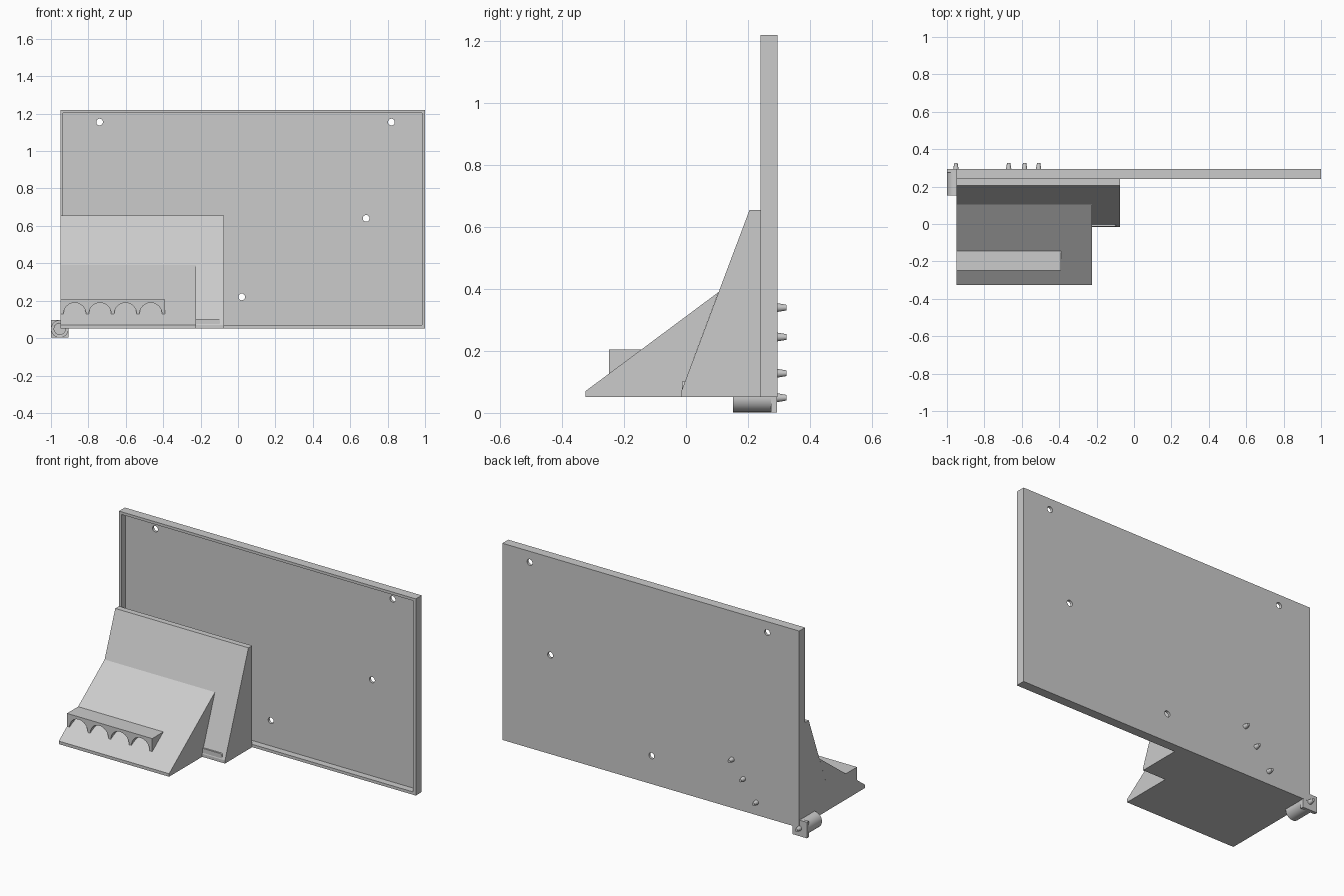
import bpy, bmesh, math
from mathutils import Matrix, Vector

if "Cube" in bpy.data.objects:
    bpy.data.objects.remove(bpy.data.objects["Cube"])


def make(name, bm, smooth=False):
    bmesh.ops.recalc_face_normals(bm, faces=bm.faces[:])
    me = bpy.data.meshes.new(name)
    bm.to_mesh(me)
    bm.free()
    ob = bpy.data.objects.new(name, me)
    bpy.context.collection.objects.link(ob)
    if smooth:
        bpy.ops.object.select_all(action='DESELECT')
        ob.select_set(True)
        bpy.context.view_layer.objects.active = ob
        bpy.ops.object.shade_smooth_by_angle(angle=math.radians(35))
    return ob


def prism(name, pts, a, b, axis):
    """Extrude a profile along x (pts = y,z) or along y (pts = x,z)."""
    bm = bmesh.new()
    co = [(a, p, q) if axis == 'x' else (p, a, q) for p, q in pts]
    face = bm.faces.new([bm.verts.new(c) for c in co])
    ext = bmesh.ops.extrude_face_region(bm, geom=[face])
    step = Vector((b - a, 0, 0) if axis == 'x' else (0, b - a, 0))
    bmesh.ops.translate(bm, vec=step, verts=[v for v in ext['geom'] if isinstance(v, bmesh.types.BMVert)])
    return make(name, bm)


def rod(name, x, z, y0, y1, r0, r1, seg=24):
    """Round part along y, radius r0 at y0 and r1 at y1."""
    bm = bmesh.new()
    m = Matrix.Translation((x, (y0 + y1) / 2, z)) @ Matrix.Rotation(-math.pi / 2, 4, 'X')
    bmesh.ops.create_cone(bm, cap_ends=True, segments=seg, radius1=r0, radius2=r1, depth=y1 - y0, matrix=m)
    return make(name, bm, True)


def rect(x0, x1, z0, z1):
    return [(x0, z0), (x1, z0), (x1, z1), (x0, z1)]


def cut(ob, cutter):
    cutter.hide_render = True
    cutter.hide_set(True)
    mod = ob.modifiers.new("cut", 'BOOLEAN')
    mod.operation = 'DIFFERENCE'
    mod.solver = 'EXACT'
    mod.object = cutter


# Back panel: tray with a thin rim and four through holes
panel = prism("back_panel", rect(-0.95, 1.0, 0.052, 1.22), 0.24, 0.295, 'y')
cut(panel, prism("recess_cutter", rect(-0.935, 0.983, 0.069, 1.204), 0.2, 0.28, 'y'))
for i, (x, z) in enumerate([(-0.74, 1.155), (0.82, 1.155), (0.685, 0.64), (0.02, 0.22)]):
    cut(panel, rod(f"hole_cutter_{i}", x, z, 0.2, 0.35, 0.018, 0.018))

# Rear wedge against the panel, and the lower front wedge
prism("rear_wedge", [(0.24, 0.052), (-0.015, 0.052), (-0.015, 0.07), (0.205, 0.655), (0.24, 0.655)],
      -0.95, -0.075, 'x')
prism("front_wedge", [(-0.015, 0.052), (-0.325, 0.052), (-0.325, 0.07), (0.105, 0.39), (-0.015, 0.07)],
      -0.95, -0.225, 'x')

# Shelf with four arches below
arches = [(-0.95, 0.205), (-0.95, 0.128)]
for k in range(4):
    cx = -0.873 + 0.1355 * k
    for i in range(17):
        a = math.pi * (1 - i / 16)
        arches.append((cx + 0.06 * math.cos(a), 0.128 + 0.061 * math.sin(a)))
arches += [(-0.39, 0.128), (-0.39, 0.205)]
prism("arched_shelf", arches, -0.248, -0.142, 'y')

# Small round-ended bar beside the front wedge
bar = [(-0.225, 0.102), (-0.225, 0.07)]
for i in range(9):
    a = -math.pi / 2 + math.pi * i / 8
    bar.append((-0.106 + 0.01 * math.cos(a), 0.086 + 0.016 * math.sin(a)))
prism("small_bar", bar, -0.013, 0.005, 'y')

# Corner pivot: square plate and hollow barrel
prism("pivot_plate", rect(-1.0, -0.905, 0.002, 0.097), 0.275, 0.294, 'y')
barrel = rod("pivot_barrel", -0.953, 0.049, 0.152, 0.276, 0.047, 0.047, 32)
cut(barrel, rod("bore_cutter", -0.953, 0.049, 0.1, 0.26, 0.03, 0.03, 32))

# Tapered pins on the back
for i, (x, z) in enumerate([(-0.51, 0.34), (-0.585, 0.245), (-0.67, 0.128), (-0.952, 0.049)]):
    rod(f"back_pin_{i}", x, z, 0.29, 0.325, 0.015, 0.009, 16)
